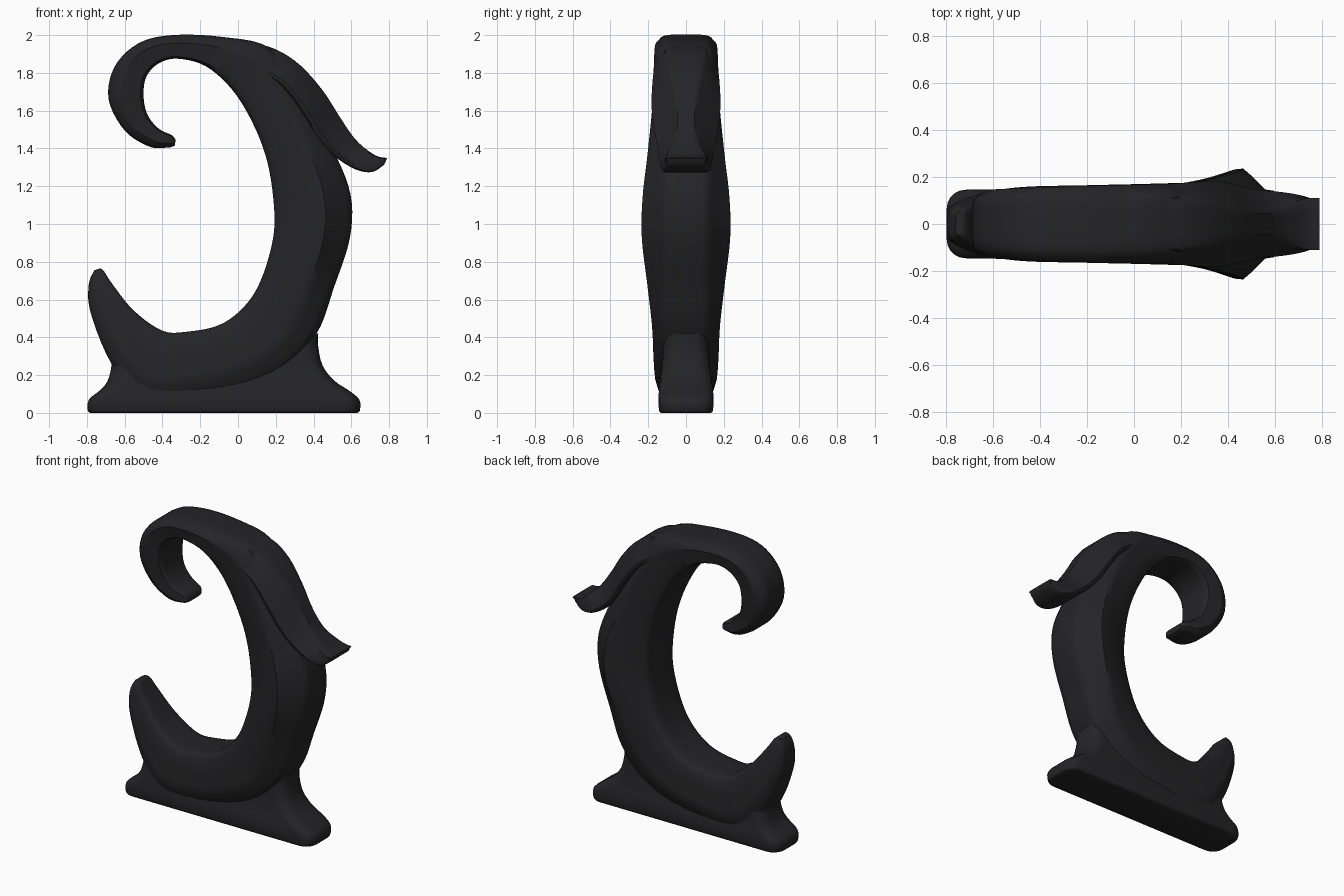
import bpy, bmesh, math
from mathutils import Vector

if "Cube" in bpy.data.objects:
    bpy.data.objects.remove(bpy.data.objects["Cube"])

dark = bpy.data.materials.new("dark_iron")
dark.diffuse_color = (0.018, 0.018, 0.02, 1)
dark.use_nodes = True
dark.node_tree.nodes["Principled BSDF"].inputs["Base Color"].default_value = dark.diffuse_color


def smooth_rows(rows, n):
    """Catmull-Rom interpolation of rows of numbers, n steps per span."""
    out = []
    for i in range(len(rows) - 1):
        a, b = rows[max(i - 1, 0)], rows[i]
        c, d = rows[i + 1], rows[min(i + 2, len(rows) - 1)]
        for k in range(n):
            t = k / n
            out.append([0.5 * (2 * q + (r - p) * t + (2 * p - 5 * q + 4 * r - s) * t * t
                               + (3 * q - p - 3 * r + s) * t ** 3)
                        for p, q, r, s in zip(a, b, c, d)])
    out.append(list(rows[-1]))
    return out


def loft(name, rings):
    """Skin closed rings of points and cap both ends."""
    bm = bmesh.new()
    vr = [[bm.verts.new(p) for p in ring] for ring in rings]
    n = len(vr[0])
    for a, b in zip(vr, vr[1:]):
        for i in range(n):
            j = (i + 1) % n
            bm.faces.new((a[i], a[j], b[j], b[i]))
    bm.faces.new(vr[0])
    bm.faces.new(vr[-1])
    bmesh.ops.recalc_face_normals(bm, faces=bm.faces)
    mesh = bpy.data.meshes.new(name)
    bm.to_mesh(mesh)
    bm.free()
    ob = bpy.data.objects.new(name, mesh)
    bpy.context.collection.objects.link(ob)
    mesh.materials.append(dark)
    bpy.ops.object.select_all(action='DESELECT')
    ob.select_set(True)
    bpy.context.view_layer.objects.active = ob
    bpy.ops.object.shade_smooth_by_angle(angle=math.radians(40))
    return ob


def rib(ax, az, bx, bz, half):
    """Ring across a rib from a to b; half = (fraction, half thickness) pairs."""
    full = [(s, -w) for s, w in half] + [(s, w) for s, w in reversed(half)]
    return [Vector((ax + (bx - ax) * s, w, az + (bz - az) * s)) for s, w in full]


# Scroll body: inner x, z, outer x, z, greatest half thickness
scroll = [
    (-.33, 1.445, -.335, 1.415, .08), (-.35, 1.47, -.37, 1.405, .10),
    (-.42, 1.505, -.47, 1.41, .115), (-.48, 1.58, -.60, 1.495, .125),
    (-.50, 1.68, -.685, 1.66, .14), (-.485, 1.78, -.655, 1.83, .147),
    (-.42, 1.85, -.53, 1.955, .152), (-.32, 1.875, -.35, 2.0, .157),
    (-.17, 1.835, -.08, 1.99, .165), (-.03, 1.71, .17, 1.93, .17),
    (.08, 1.53, .34, 1.70, .177), (.155, 1.33, .50, 1.40, .203),
    (.19, 1.10, .595, 1.16, .23), (.185, .92, .593, .93, .234),
    (.12, .70, .51, .67, .205), (.03, .56, .41, .41, .18),
    (-.10, .465, .20, .20, .172), (-.27, .43, -.15, .075, .165),
    (-.40, .435, -.50, .06, .158), (-.55, .54, -.67, .26, .135),
    (-.66, .675, -.78, .53, .10), (-.71, .75, -.79, .68, .075),
    (-.73, .765, -.76, .755, .05)]
rings = []
for ax, az, bx, bz, w in smooth_rows(scroll, 5):
    wi, wo = min(.16, .92 * w), min(.14, .82 * w)
    rings.append(rib(ax, az, bx, bz, [
        (0, .4 * wi), (0, .75 * wi), (.025, .9 * wi), (.09, wi), (.35, (wi + w) / 2),
        (.58, .985 * w), (.66, w), (.74, .3 * wo + .7 * w), (.9, wo),
        (.97, .85 * wo), (1, .6 * wo), (1, .25 * wo)]))
loft("scroll_body", rings)

# Leaf: upper x, z, lower x, z, upper and lower half widths
leaf = [
    (.05, 1.968, .0, 1.85, .08, .12), (.20, 1.925, .12, 1.80, .10, .165),
    (.33, 1.84, .24, 1.72, .09, .178), (.45, 1.705, .34, 1.59, .065, .182),
    (.54, 1.565, .42, 1.46, .05, .165), (.62, 1.45, .51, 1.36, .06, .145),
    (.70, 1.38, .62, 1.29, .09, .135), (.75, 1.355, .71, 1.275, .10, .12),
    (.79, 1.35, .775, 1.315, .10, .10)]
rings = [rib(ax, az, bx, bz, [(0, .5 * wu), (0, .9 * wu), (.06, 1.1 * wu),
                              (.5, .4 * wu + .6 * wl), (.82, wl), (.93, .98 * wl),
                              (1, .9 * wl), (1, .4 * wl)])
         for ax, az, bx, bz, wu, wl in smooth_rows(leaf, 4)]
loft("leaf", rings)

# Base: height, left x, right x, half depth of rounded rectangular slices
base = [
    (.0, -.78, .63, .13), (.012, -.795, .645, .142), (.07, -.79, .643, .146),
    (.12, -.73, .585, .143), (.17, -.69, .51, .137), (.25, -.67, .448, .128),
    (.35, -.665, .425, .12), (.42, -.62, .425, .12)]
rings = []
for z, x0, x1, h in smooth_rows(base, 3):
    ring, r = [], .08
    for cx, cy, a0 in ((x1 - r, h - r, 0), (x0 + r, h - r, 90),
                       (x0 + r, r - h, 180), (x1 - r, r - h, 270)):
        for k in range(6):
            a = math.radians(a0 + 18 * k)
            ring.append((cx + r * math.cos(a), cy + r * math.sin(a), z))
    rings.append(ring)
loft("base", rings)
